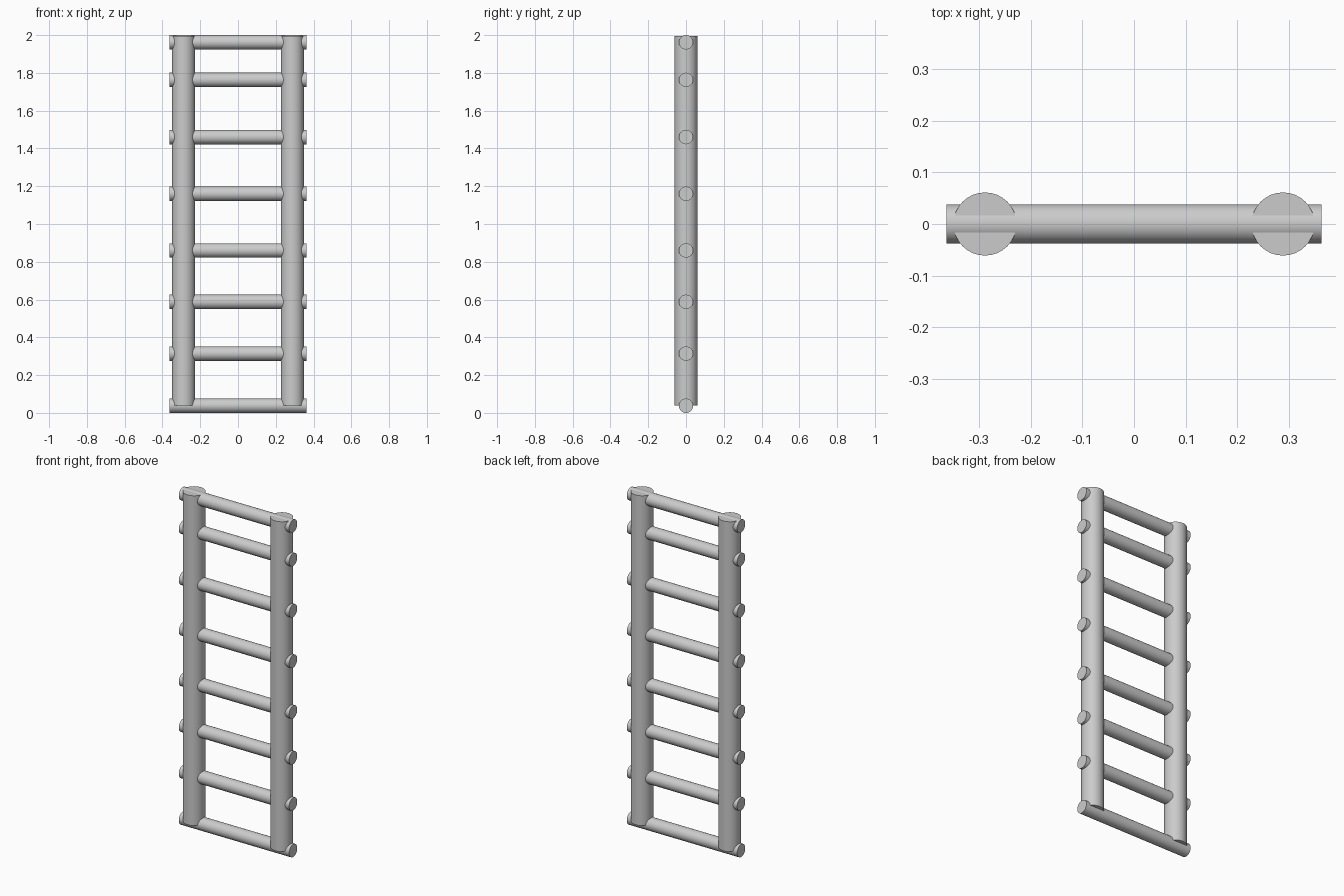
import bpy
import math

if "Cube" in bpy.data.objects:
    bpy.data.objects.remove(bpy.data.objects["Cube"])


def rod(name, radius, length, location, rotation=(0, 0, 0)):
    bpy.ops.mesh.primitive_cylinder_add(vertices=32, radius=radius, depth=length,
                                        location=location, rotation=rotation)
    obj = bpy.context.object
    obj.name = name
    bpy.ops.object.shade_smooth_by_angle(angle=math.radians(30))
    return obj


# Upright side rails, starting at the middle of the bottom rung
RAIL_BOTTOM, RAIL_TOP = 0.04, 1.996
for side, x in (("left", -0.288), ("right", 0.288)):
    rod(f"{side}_rail", 0.061, RAIL_TOP - RAIL_BOTTOM,
        (x, 0, (RAIL_TOP + RAIL_BOTTOM) / 2))

# Rungs passing through both rails, with short protruding ends
rung_heights = (0.038, 0.314, 0.588, 0.86, 1.16, 1.46, 1.763, 1.962)
for i, z in enumerate(rung_heights, 1):
    rod(f"rung_{i}", 0.038, 0.724, (0, 0, z), (0, math.pi / 2, 0))
